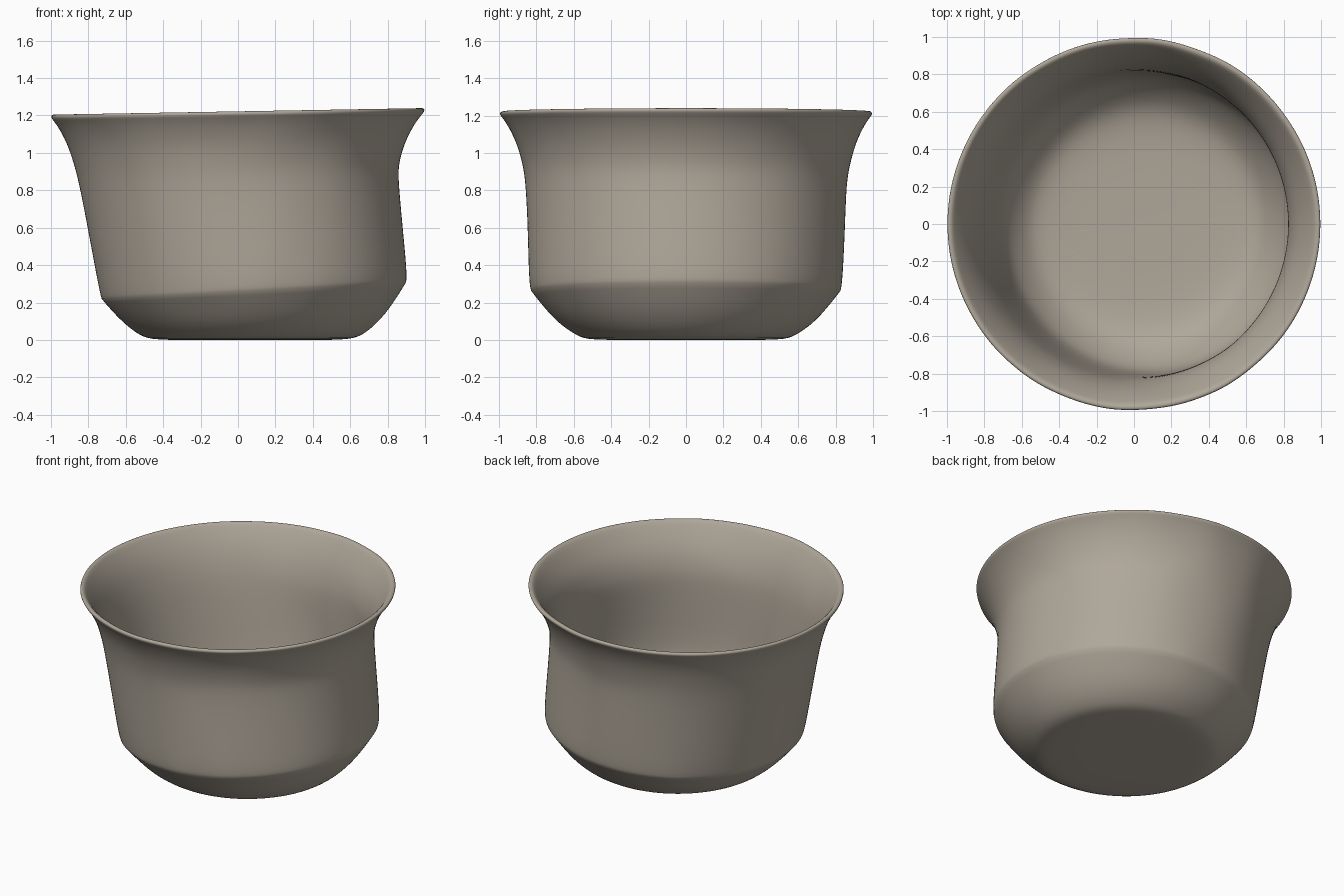
import bpy
import bmesh
import math
from mathutils import Vector, noise

cube = bpy.data.objects.get("Cube")
if cube:
    bpy.data.objects.remove(cube, do_unlink=True)

# Unglazed clay colour
clay = bpy.data.materials.new("warm grey clay")
colour = (0.43, 0.385, 0.32, 1)
clay.diffuse_color = colour
clay.use_nodes = True
clay.node_tree.nodes["Principled BSDF"].inputs["Base Color"].default_value = colour

SEGMENTS = 72

# Outer rings from base to rim: left x, right x, half depth, left z, right z
outer = [
    (-0.20, 0.32, 0.26, 0.00, 0.00),
    (-0.45, 0.58, 0.52, 0.00, 0.00),
    (-0.52, 0.66, 0.58, 0.02, 0.02),
    (-0.60, 0.745, 0.675, 0.08, 0.09),
    (-0.67, 0.82, 0.75, 0.15, 0.18),
    (-0.73, 0.90, 0.83, 0.22, 0.31),
    (-0.745, 0.904, 0.84, 0.28, 0.36),
    (-0.80, 0.88, 0.85, 0.58, 0.61),
    (-0.85, 0.858, 0.86, 0.84, 0.85),
    (-0.88, 0.858, 0.877, 0.95, 0.94),
    (-0.91, 0.89, 0.905, 1.04, 1.05),
    (-0.95, 0.935, 0.945, 1.12, 1.14),
    (-0.985, 0.978, 0.98, 1.17, 1.20),
]

# Rounded lip
lip = [
    (-1.00, 1.00, 0.998, 1.187, 1.223),
    (-0.997, 0.995, 0.993, 1.205, 1.24),
    (-0.975, 0.972, 0.97, 1.206, 1.24),
    (-0.955, 0.95, 0.95, 1.18, 1.215),
]

# Inner rings from lip down to the floor
inner = [
    (-0.915, 0.90, 0.91, 1.12, 1.14),
    (-0.875, 0.85, 0.87, 1.04, 1.05),
    (-0.845, 0.825, 0.84, 0.95, 0.94),
    (-0.815, 0.823, 0.825, 0.84, 0.85),
    (-0.765, 0.845, 0.815, 0.58, 0.61),
    (-0.71, 0.865, 0.80, 0.28, 0.36),
    (-0.66, 0.82, 0.755, 0.19, 0.25),
    (-0.58, 0.72, 0.66, 0.10, 0.12),
    (-0.49, 0.62, 0.55, 0.05, 0.05),
    (-0.22, 0.32, 0.26, 0.04, 0.04),
]


def add_ring(bm, left, right, depth, z_left, z_right):
    """Tilted oval ring with slight hand-made unevenness."""
    centre, radius = (left + right) / 2, (right - left) / 2
    ring = []
    for i in range(SEGMENTS):
        a = math.tau * i / SEGMENTS
        c, s = math.cos(a), math.sin(a)
        z = z_left + (z_right - z_left) * (c + 1) / 2
        p = Vector((centre + radius * c, depth * s, z))
        bump = 0.006 * noise.noise(p * 4) if z > 0.06 else 0
        bump *= s * s
        ring.append(bm.verts.new(p + Vector((c, s, 0)) * bump))
    return ring


# Bowl shell
bm = bmesh.new()
rings = [add_ring(bm, *r) for r in outer + lip + inner]
for low, high in zip(rings, rings[1:]):
    for i in range(SEGMENTS):
        j = (i + 1) % SEGMENTS
        bm.faces.new((low[i], low[j], high[j], high[i]))
bm.faces.new(rings[0][::-1])
bm.faces.new(rings[-1])
bmesh.ops.recalc_face_normals(bm, faces=bm.faces)

# Firm shoulder ridge around the lower wall
crease = bm.edges.layers.float.new("crease_edge")
ridge = rings[5]
for i in range(SEGMENTS):
    edge = bm.edges.get((ridge[i], ridge[(i + 1) % SEGMENTS]))
    edge[crease] = 0.6

mesh = bpy.data.meshes.new("clay_bowl")
bm.to_mesh(mesh)
bm.free()
mesh.materials.append(clay)
bowl = bpy.data.objects.new("clay_bowl", mesh)
bpy.context.collection.objects.link(bowl)
mesh.shade_smooth()

smooth = bowl.modifiers.new("Smooth surface", 'SUBSURF')
smooth.levels = smooth.render_levels = 2
